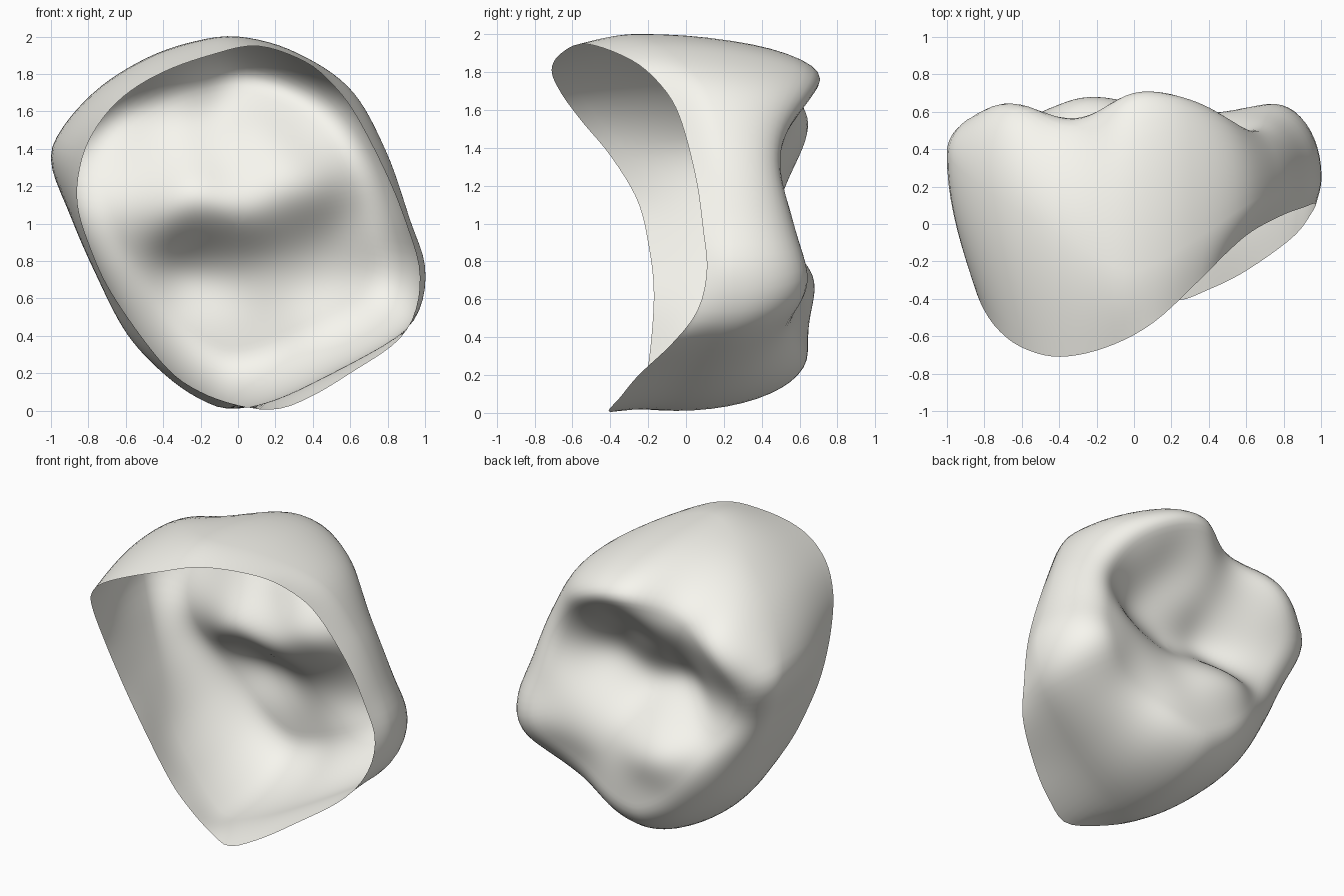
import bpy, math
from mathutils import Vector

if "Cube" in bpy.data.objects:
    bpy.data.objects.remove(bpy.data.objects["Cube"])

# Open rim of the shell (x, y, z)
RIM = [(.1, -.53, 1.95), (.35, -.3, 1.87), (.5, -.15, 1.75), (.63, -.04, 1.58), (.8, .05, 1.25),
       (.91, .09, .97), (.97, .11, .75), (.95, .06, .54), (.85, -.07, .37), (.6, -.25, .2),
       (.4, -.35, .08), (.22, -.41, .01), (.04, -.34, .02), (-.2, -.25, .1), (-.4, -.2, .25),
       (-.67, -.17, .62), (-.8, -.2, .9), (-.86, -.26, 1.13), (-.83, -.4, 1.36),
       (-.74, -.55, 1.54), (-.6, -.66, 1.69), (-.4, -.71, 1.81), (-.15, -.66, 1.9)]

# Widest belt of the wall
BELT = [(0, -.25, 2), (.3, -.1, 1.92), (.6, .1, 1.72), (.79, .2, 1.39), (.92, .25, 1.02),
        (1, .25, .77), (.97, .25, .54), (.84, .18, .39), (.5, .06, .2), (.2, 0, .06),
        (-.03, -.05, .01), (-.2, 0, .06), (-.4, .08, .2), (-.6, .15, .42), (-.77, .25, .75),
        (-.9, .32, 1.05), (-1, .38, 1.33), (-.94, .3, 1.51), (-.75, .15, 1.72),
        (-.5, 0, 1.88), (-.25, -.15, 1.97)]

# Biting surface: height y at (x, z) for cusps, ridges and the groove
CUSPS = [(.17, .72, 1.76), (-.7, .66, 1.5), (-.2, .67, .76), (.78, .65, .68)]
RIDGES = [(-.28, .58, 1.64), (-.05, .68, 1.73), (.4, .63, 1.63), (.6, .54, 1.48), (.64, .51, 1.3),
          (-.5, .61, 1.58), (-.35, .51, 1.78), (-.85, .58, 1.3), (-.75, .5, 1.12),
          (-.65, .53, .85), (-.5, .6, .65), (-.2, .66, .6), (-.15, .65, .4), (.15, .62, .4),
          (.45, .55, .42), (.72, .57, .47), (.82, .6, .9), (.72, .55, 1.1)]
GROOVE = [(-.5, .42, 1.08), (-.25, .34, 1.04), (0, .31, 1.08), (.2, .32, 1.16), (.4, .37, 1.22)]
SLOPES = [(.1, .5, 1.5), (-.35, .49, 1.42), (-.53, .53, 1.36), (.4, .48, 1.42), (0, .4, 1.3),
          (-.15, .53, .87), (.28, .46, .95), (.55, .55, .97), (.1, .58, .75), (.4, .59, .72)]
CTRL = CUSPS + RIDGES + GROOVE + SLOPES
SIGMA = .16
coef = [p[1] for p in CTRL]


def height(x, z):
    """Smooth blend of the control heights."""
    num = den = 0
    for (px, _, pz), c in zip(CTRL, coef):
        w = math.exp(-((x - px) ** 2 + (z - pz) ** 2) / (2 * SIGMA ** 2)) + 1e-9
        num += w * c
        den += w
    return num / den


# Refine the weights so the blend passes close to each control height
for _ in range(12):
    err = [p[1] - height(p[0], p[2]) for p in CTRL]
    coef = [c + .7 * e for c, e in zip(coef, err)]


def resample(pts, n):
    """Closed smooth curve through pts, as (radius, y) at n even angles about (0, 1)."""
    dense, m = [], len(pts)
    for i in range(m):
        a, b, c, d = (Vector(pts[(i + j) % m]) for j in (-1, 0, 1, 2))
        for s in range(16):
            t = s / 16
            p = .5 * (2 * b + (c - a) * t + (2 * a - 5 * b + 4 * c - d) * t ** 2
                      + (3 * b - a - 3 * c + d) * t ** 3)
            dense.append((math.atan2(p.z - 1, p.x) % math.tau, math.hypot(p.x, p.z - 1), p.y))
    dense.sort()
    first, last = dense[0], dense[-1]
    dense = [(last[0] - math.tau,) + last[1:]] + dense + [(first[0] + math.tau,) + first[1:]]
    out, j = [], 0
    for k in range(n):
        th = math.tau * k / n
        while dense[j + 1][0] < th:
            j += 1
        p, q = dense[j], dense[j + 1]
        f = (th - p[0]) / max(q[0] - p[0], 1e-9)
        out.append((p[1] + (q[1] - p[1]) * f, p[2] + (q[2] - p[2]) * f))
    return out


N, WALL, SHOULDER, INNER = 112, 9, 12, 22
rim, belt = resample(RIM, N), resample(BELT, N)
verts, faces = [], []


def inset(s):
    """Share of the belt radius taken by the biting surface (smaller at the bottom)."""
    return .74 + .05 * min(s, 0)


def add_ring(fn):
    for k in range(N):
        a = math.tau * k / N
        verts.append(fn(k, math.cos(a), math.sin(a)))


# Wall from rim to belt
for i in range(WALL):
    u = i / WALL
    def wall(k, c, s):
        r = rim[k][0] + (belt[k][0] - rim[k][0]) * math.sin(u * math.pi / 2)
        return (r * c, rim[k][1] + (belt[k][1] - rim[k][1]) * u, 1 + r * s)
    add_ring(wall)

# Rounded shoulder from belt onto the biting surface
for i in range(SHOULDER):
    ph = i / SHOULDER * math.pi / 2
    def shoulder(k, c, s):
        r = belt[k][0] * (inset(s) + (1 - inset(s)) * math.cos(ph))
        x, z = r * c, 1 + r * s
        return (x, belt[k][1] + (height(x, z) - belt[k][1]) * math.sin(ph), z)
    add_ring(shoulder)

# Biting surface
for i in range(INNER):
    def table(k, c, s):
        r = belt[k][0] * inset(s) * (1 - i / INNER)
        return (r * c, height(r * c, 1 + r * s), 1 + r * s)
    add_ring(table)
verts.append((0, height(0, 1), 1))

rings = WALL + SHOULDER + INNER
for i in range(rings - 1):
    for k in range(N):
        k2 = (k + 1) % N
        faces.append((i * N + k, (i + 1) * N + k, (i + 1) * N + k2, i * N + k2))
base = (rings - 1) * N
faces += [(base + k, len(verts) - 1, base + (k + 1) % N) for k in range(N)]

mesh = bpy.data.meshes.new("tooth_crown_shell")
mesh.from_pydata(verts, [], faces)
mesh.polygons.foreach_set("use_smooth", [True] * len(mesh.polygons))
mesh.update()
crown = bpy.data.objects.new("tooth_crown_shell", mesh)
bpy.context.collection.objects.link(crown)

# Ivory colour
ivory = bpy.data.materials.new("ivory")
ivory.diffuse_color = (.93, .92, .86, 1)
ivory.use_nodes = True
ivory.node_tree.nodes["Principled BSDF"].inputs["Base Color"].default_value = ivory.diffuse_color
mesh.materials.append(ivory)
